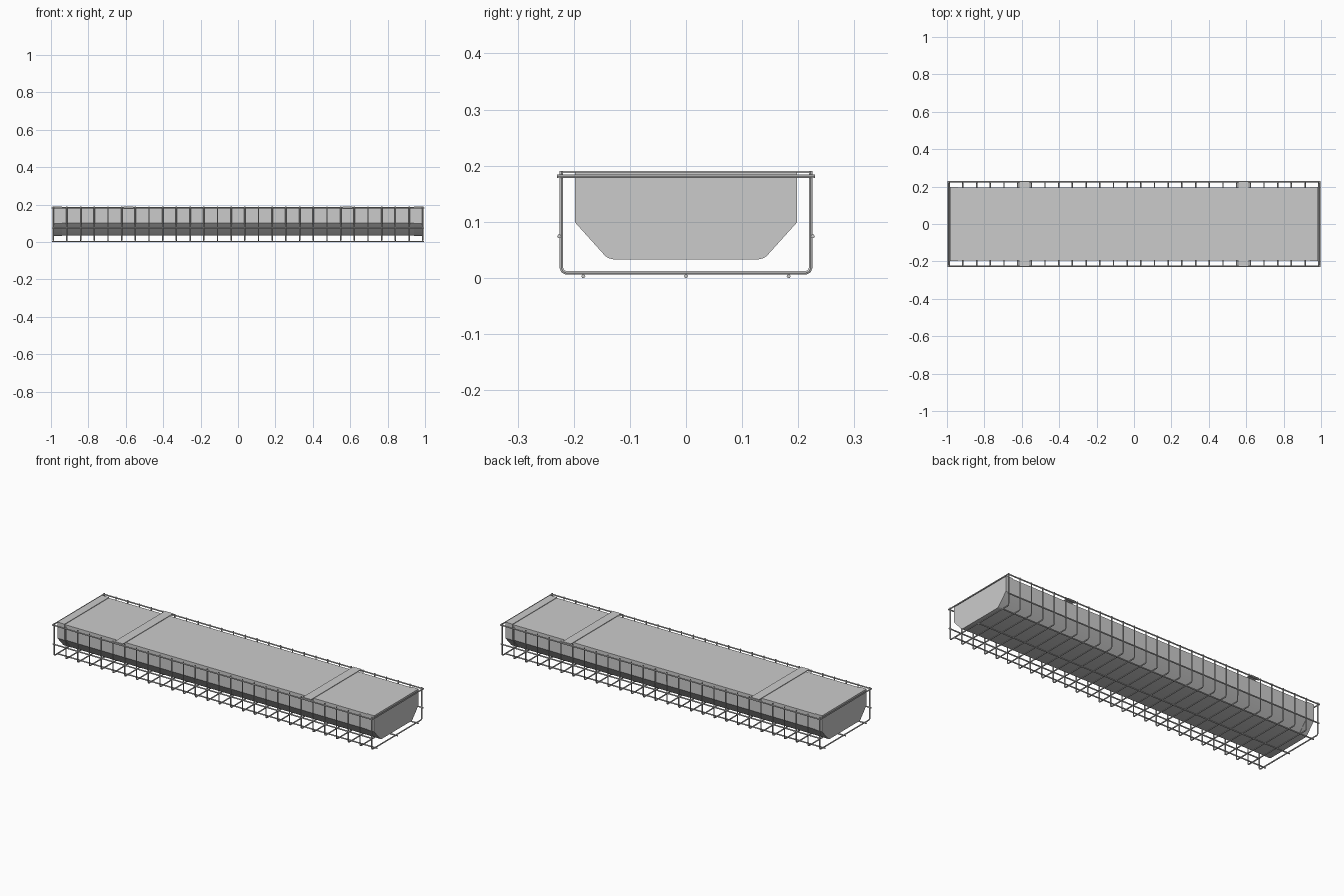
import bpy, bmesh

if "Cube" in bpy.data.objects:
    bpy.data.objects.remove(bpy.data.objects["Cube"])

WIRE = 0.0036
HALF = 0.988


def wire(name, paths, radius=WIRE, cyclic=False):
    """Round wires along point paths, turned into a mesh."""
    cu = bpy.data.curves.new(name, 'CURVE')
    cu.dimensions = '3D'
    cu.bevel_depth = radius
    cu.bevel_resolution = 1
    cu.use_fill_caps = True
    for pts in paths:
        sp = cu.splines.new('POLY')
        sp.points.add(len(pts) - 1)
        for p, co in zip(sp.points, pts):
            p.co = (*co, 1)
        sp.use_cyclic_u = cyclic
    ob = bpy.data.objects.new(name, cu)
    bpy.context.collection.objects.link(ob)
    bpy.ops.object.select_all(action='DESELECT')
    ob.select_set(True)
    bpy.context.view_layer.objects.active = ob
    bpy.ops.object.convert(target='MESH')
    bpy.ops.object.shade_smooth_by_angle()
    return ob


def prism(name, profile, x0, x1):
    """Extrude a closed (y, z) profile along x."""
    bm = bmesh.new()
    f = bm.faces.new([bm.verts.new((x0, y, z)) for y, z in profile])
    ext = bmesh.ops.extrude_face_region(bm, geom=[f])
    moved = [v for v in ext['geom'] if isinstance(v, bmesh.types.BMVert)]
    bmesh.ops.translate(bm, verts=moved, vec=(x1 - x0, 0, 0))
    bmesh.ops.recalc_face_normals(bm, faces=bm.faces)
    me = bpy.data.meshes.new(name)
    bm.to_mesh(me)
    bm.free()
    ob = bpy.data.objects.new(name, me)
    bpy.context.collection.objects.link(ob)
    bpy.ops.object.select_all(action='DESELECT')
    ob.select_set(True)
    bpy.context.view_layer.objects.active = ob
    bpy.ops.object.shade_smooth_by_angle()
    return ob


def mirrored(half):
    return half + [(-y, z) for y, z in reversed(half)]


# Trough-shaped lamp housing and its end caps
body = mirrored([(0.196, 0.188), (0.196, 0.102), (0.143, 0.042), (0.138, 0.038), (0.130, 0.036)])
cap = mirrored([(0.198, 0.191), (0.198, 0.101), (0.144, 0.041), (0.138, 0.037), (0.130, 0.035)])
prism("housing", body, -0.94, 0.94)
for s, side in ((-1, "left"), (1, "right")):
    prism(side + "_end_cap", cap, *sorted((s * 0.94, s * 0.985)))
    # Retaining strap over the housing with clips hooked on the top rails
    strap = mirrored([(0.224, 0.192), (0.224, 0.178), (0.221, 0.178), (0.221, 0.189)])
    prism(side + "_strap", strap, s * 0.585 - 0.026, s * 0.585 + 0.026)

# U-shaped cross wires with rounded lower corners
u_profile = mirrored([(0.222, 0.192), (0.222, 0.019), (0.2195, 0.0135), (0.214, 0.011)])
xs = [-HALF + 2 * HALF * i / 27 for i in range(28)]
wire("cage_cross_wires", [[(x, y, z) for y, z in u_profile] for x in xs])

# Lengthwise wires under the floor and along the sides
runs = [(0, 0.0050), (0.183, 0.0050), (-0.183, 0.0050), (0.226, 0.076), (-0.226, 0.076)]
wire("cage_long_wires", [[(-HALF - 0.006, y, z), (HALF + 0.006, y, z)] for y, z in runs])

# Top frame: side rails and end bars
wire("cage_side_rails", [[(-0.996, y, 0.183), (0.996, y, 0.183)] for y in (-0.226, 0.226)])
wire("cage_end_bars", [[(x, -0.23, 0.183), (x, 0.23, 0.183)] for x in (-0.993, 0.993)])

# Seat every part on z = 0
low = min((o.matrix_world @ v.co).z for o in bpy.data.objects if o.type == 'MESH' for v in o.data.vertices)
for o in bpy.data.objects:
    o.location.z -= low
